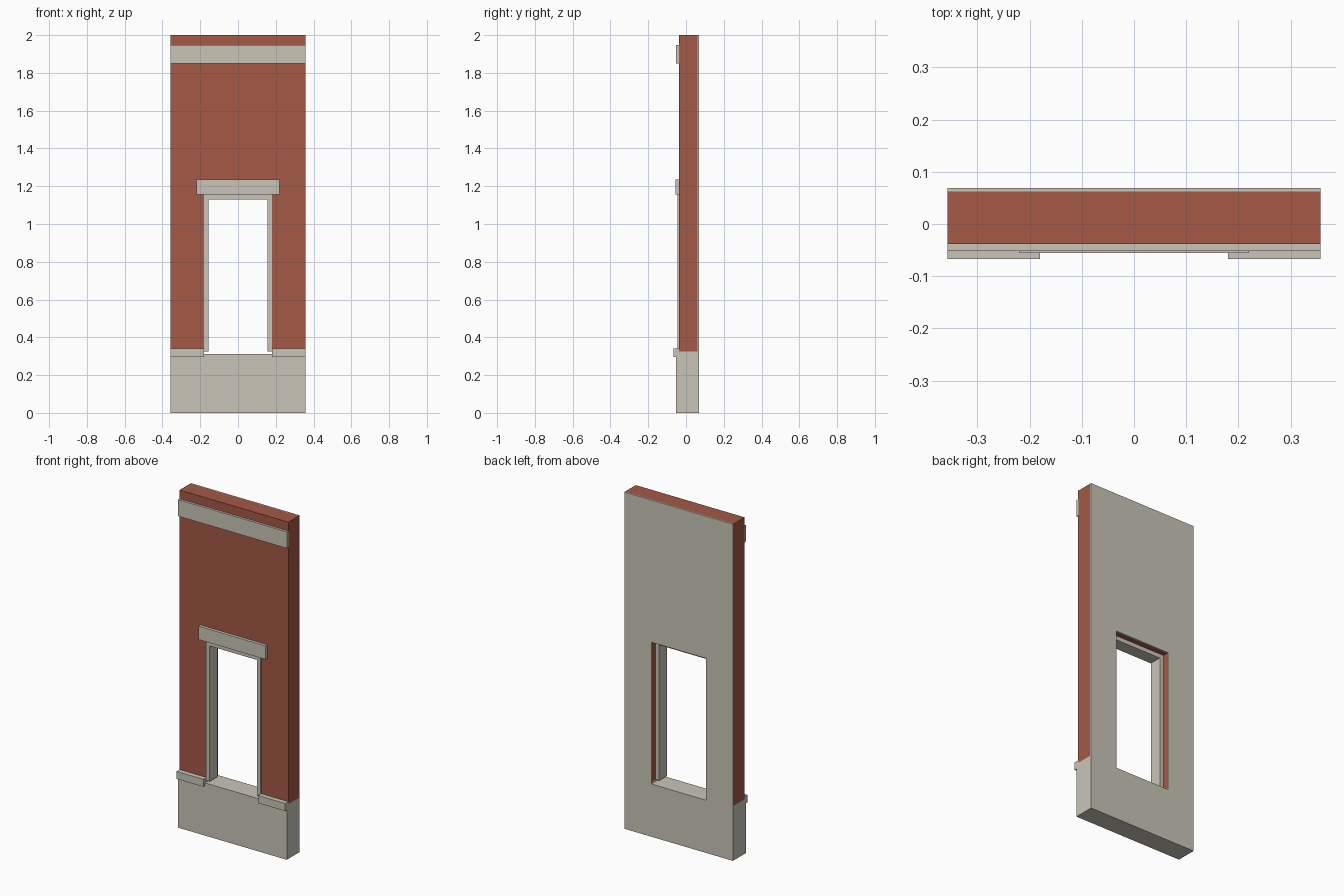
import bpy, bmesh

if "Cube" in bpy.data.objects:
    bpy.data.objects.remove(bpy.data.objects["Cube"])


def material(name, rgb):
    m = bpy.data.materials.new(name)
    m.diffuse_color = (*rgb, 1)
    m.use_nodes = True
    m.node_tree.nodes["Principled BSDF"].inputs["Base Color"].default_value = m.diffuse_color
    return m


brick = material("red_brick", (0.37, 0.098, 0.061))
stone = material("pale_stone", (0.59, 0.56, 0.485))

W = 0.357          # half width of the wall
DOOR = 0.18        # half width of the rough opening
INNER = 0.155      # half width of the framed opening
SILL, FOOT, HEAD, TOP = 0.313, 0.325, 1.155, 2.0


def slab(name, outline, y0, y1, mat):
    """Extrude an x-z outline from y0 to y1."""
    bm = bmesh.new()
    face = bm.faces.new([bm.verts.new((x, y0, z)) for x, z in outline])
    ext = bmesh.ops.extrude_face_region(bm, geom=[face])["geom"]
    for v in ext:
        if isinstance(v, bmesh.types.BMVert):
            v.co.y = y1
    finish(name, bm, mat)


def finish(name, bm, mat):
    bmesh.ops.recalc_face_normals(bm, faces=bm.faces)
    mesh = bpy.data.meshes.new(name)
    bm.to_mesh(mesh)
    bm.free()
    mesh.materials.append(mat)
    bpy.context.collection.objects.link(bpy.data.objects.new(name, mesh))


def rect(x0, x1, z0, z1):
    return [(x0, z0), (x1, z0), (x1, z1), (x0, z1)]


def holed_sheet(name, outer, inner, y0, y1, mat):
    """Rectangular sheet with a rectangular hole."""
    bm = bmesh.new()
    rings = [[bm.verts.new((x, y, z)) for x, z in r]
             for r, y in ((outer, y0), (inner, y0), (inner, y1), (outer, y1))]
    for a, b in zip(rings, rings[1:] + rings[:1]):
        for i in range(4):
            j = (i + 1) % 4
            bm.faces.new((a[i], a[j], b[j], b[i]))
    finish(name, bm, mat)


def portal(half, inner, z0, z1, top):
    """Upside-down U outline."""
    return [(-half, z0), (-inner, z0), (-inner, z1), (inner, z1),
            (inner, z0), (half, z0), (half, top), (-half, top)]


# Wall body, with the door opening
slab("brick_wall", portal(W, DOOR, FOOT, HEAD, TOP), -0.038, 0.062, brick)

# Plinth, slightly lower at the threshold
slab("plinth", [(-W, 0), (W, 0), (W, FOOT), (DOOR, FOOT), (DOOR, SILL),
                (-DOOR, SILL), (-DOOR, FOOT), (-W, FOOT)], -0.052, 0.062, stone)

# Plaster on the inner face
holed_sheet("back_plaster", rect(-W, W, 0, TOP), rect(-DOOR, DOOR, SILL, HEAD),
            0.062, 0.069, stone)

# Door frame, stopping short of the back
slab("door_frame", portal(DOOR, INNER, FOOT, 1.13, HEAD), -0.044, 0.03, stone)

# Stone trim
slab("door_lintel", rect(-0.22, 0.22, HEAD, 1.235), -0.056, -0.037, stone)
slab("cornice_band", rect(-W, W, 1.85, 1.948), -0.052, -0.037, stone)
for side, x0, x1 in (("left", -W, -DOOR), ("right", DOOR, W)):
    slab(f"plinth_cap_{side}", rect(x0, x1, 0.295, 0.34), -0.067, -0.037, stone)
